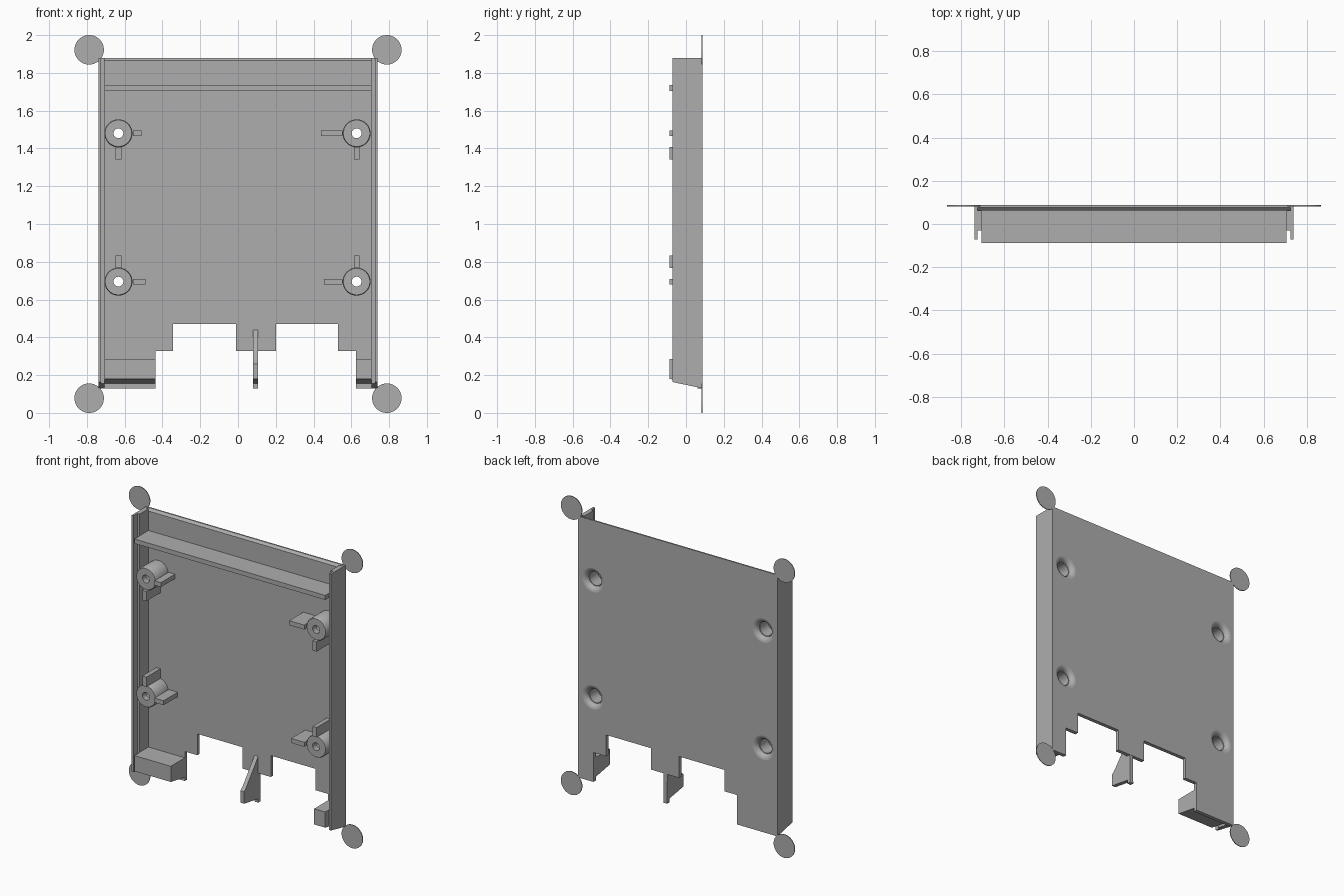
import bpy, bmesh
from math import cos, sin, pi, radians

cube = bpy.data.objects.get("Cube")
if cube:
    bpy.data.objects.remove(cube)

BACK, FACE, RIB = 0.087, 0.062, -0.087   # back plane, inner plate face, tallest ribs
BOTTOM, TOP = 0.13, 1.88
HALF, STEP, INNER = 0.738, 0.724, 0.707  # wall outside, wall step, inner wall face
SEG = 48

grey = bpy.data.materials.new("plain grey")
grey.use_nodes = True
colour = (0.42, 0.42, 0.42, 1)
grey.diffuse_color = colour
grey.node_tree.nodes["Principled BSDF"].inputs["Base Color"].default_value = colour


def finish(name, bm, smooth=False):
    bmesh.ops.recalc_face_normals(bm, faces=bm.faces)
    mesh = bpy.data.meshes.new(name)
    bm.to_mesh(mesh)
    bm.free()
    mesh.materials.append(grey)
    obj = bpy.data.objects.new(name, mesh)
    bpy.context.collection.objects.link(obj)
    if smooth:
        bpy.ops.object.select_all(action="DESELECT")
        obj.select_set(True)
        bpy.context.view_layer.objects.active = obj
        bpy.ops.object.shade_smooth_by_angle(angle=radians(35))
    return obj


def extrude(bm, faces, vec):
    geom = bmesh.ops.extrude_face_region(bm, geom=faces)["geom"]
    verts = [g for g in geom if isinstance(g, bmesh.types.BMVert)]
    bmesh.ops.translate(bm, verts=verts, vec=vec)


def prism(name, x0, x1, profile):
    """Extrude a (y, z) profile along x."""
    bm = bmesh.new()
    face = bm.faces.new([bm.verts.new((x0, y, z)) for y, z in profile])
    extrude(bm, [face], (x1 - x0, 0, 0))
    # keep the starting cap so the solid is closed
    bmesh.ops.holes_fill(bm, edges=bm.edges, sides=0)
    return finish(name, bm)


def box(name, x0, x1, y0, y1, z0, z1):
    return prism(name, x0, x1, [(y0, z0), (y1, z0), (y1, z1), (y0, z1)])


def circle(cx, cz, r):
    return [(cx + r * cos(2 * pi * i / SEG), cz + r * sin(2 * pi * i / SEG)) for i in range(SEG)]


def slope(y):
    """Height of the slanted lower edge at depth y."""
    return BOTTOM + (BACK - y) * 0.21


# Screw posts: x, z, vertical rib direction, far end of the horizontal rib
posts = [(-0.633, 1.48, -1, -0.51), (0.628, 1.48, -1, 0.44),
         (-0.633, 0.695, 1, -0.49), (0.628, 0.695, 1, 0.455)]
FLANGE = 0.08

# Back plate with the stepped lower cutouts and round openings for the posts
LIP = TOP - 0.015
outline = [(-STEP, BOTTOM), (-0.437, BOTTOM), (-0.437, 0.327), (-0.345, 0.327),
           (-0.345, 0.47), (-0.01, 0.47), (-0.01, 0.327), (0.2, 0.327), (0.2, 0.47),
           (0.53, 0.47), (0.53, 0.327), (0.625, 0.327), (0.625, BOTTOM),
           (STEP, BOTTOM), (STEP, LIP), (-STEP, LIP)]
bm = bmesh.new()
for loop in [outline] + [circle(x, z, FLANGE) for x, z, _, _ in posts]:
    vs = [bm.verts.new((x, BACK, z)) for x, z in loop]
    for a, b in zip(vs, vs[1:] + vs[:1]):
        bm.edges.new((a, b))
fill = bmesh.ops.triangle_fill(bm, use_beauty=True, use_dissolve=False,
                               edges=bm.edges[:], normal=(0, -1, 0))
front = bmesh.ops.duplicate(bm, geom=bm.verts[:] + bm.edges[:] + bm.faces[:])
rims = [e for e in bm.edges if e.is_boundary]
for g in front["geom"]:
    if isinstance(g, bmesh.types.BMVert):
        g.co.y = FACE
bmesh.ops.bridge_loops  # rim walls are made pairwise below
pairs = front["vert_map"]
for e in rims:
    a, b = e.verts
    if a.co.y > FACE + 0.01:
        bm.faces.new((a, b, pairs[b], pairs[a]))
finish("back_plate", bm)

# Bevelled strip along the top edge
prism("top_lip", -STEP, STEP, [(BACK, LIP), (BACK, TOP), (0.077, TOP), (FACE, LIP)])

# Side walls: tall outer skin and lower inner step
for side, s in (("left", 1), ("right", -1)):
    for part, a, b, y0, y1 in (("outer", STEP, HALF, -0.071, BACK),
                               ("inner", INNER, STEP, -0.03, FACE)):
        prism(f"{side}_{part}_wall", s * a, s * b,
              [(y1, slope(y1)), (y1, TOP), (y0, TOP), (y0, slope(y0))])

# Long cross bar
box("cross_bar", -INNER, INNER, RIB, FACE, 1.705, 1.735)

# Lathed screw posts, counterbored with a rounded lip at the back
lip = [(0.05 + 0.03 * (1 - cos(t * pi / 8)), BACK - 0.03 * (1 - sin(t * pi / 8)))
       for t in range(5)]
profile = [(0.026, -0.03), (0.026, -0.07), (0.07, -0.07), (0.074, -0.064),
           (0.074, FACE), (FLANGE, FACE)] + lip[::-1] + [(0.046, 0.057), (0.046, -0.03)]
for n, (cx, cz, up, end) in enumerate(posts, 1):
    bm = bmesh.new()
    rings = [[bm.verts.new((x, y, z)) for x, z in circle(cx, cz, r)] for r, y in profile]
    for r0, r1 in zip(rings, rings[1:] + rings[:1]):
        for i in range(SEG):
            j = (i + 1) % SEG
            bm.faces.new((r0[i], r0[j], r1[j], r1[i]))
    finish(f"screw_post_{n}", bm, smooth=True)
    s = 1 if end > cx else -1
    x0, x1 = sorted((cx + s * 0.076, end))
    box(f"post_{n}_side_rib", x0, x1, RIB, FACE, cz - 0.015, cz + 0.015)
    z0, z1 = sorted((cz + up * 0.073, cz + up * 0.138))
    box(f"post_{n}_upright_rib", cx - 0.015, cx + 0.015, RIB, FACE, z0, z1)

# Lower corner blocks with slanted undersides
for name, x0, x1 in (("right_foot_block", -INNER, -0.437), ("left_foot_block", 0.625, INNER)):
    prism(name, x0, x1, [(FACE, 0.155), (FACE, 0.285), (RIB, 0.285), (RIB, 0.18)])

# Thin central bracket
prism("centre_bracket", 0.079, 0.106,
      [(BACK, BOTTOM), (BACK - 0.002, 0.327), (FACE, 0.44), (-0.06, 0.285),
       (RIB, 0.26), (RIB, 0.18), (FACE, 0.155), (FACE, BOTTOM)])

# Thin round pads at the four corners
for x in (-0.788, 0.788):
    for z in (0.078, 1.922):
        bm = bmesh.new()
        pad = bm.faces.new([bm.verts.new((px, BACK, pz)) for px, pz in circle(x, z, 0.078)])
        extrude(bm, [pad], (0, -0.005, 0))
        bmesh.ops.holes_fill(bm, edges=bm.edges, sides=0)
        finish("corner_pad", bm)
